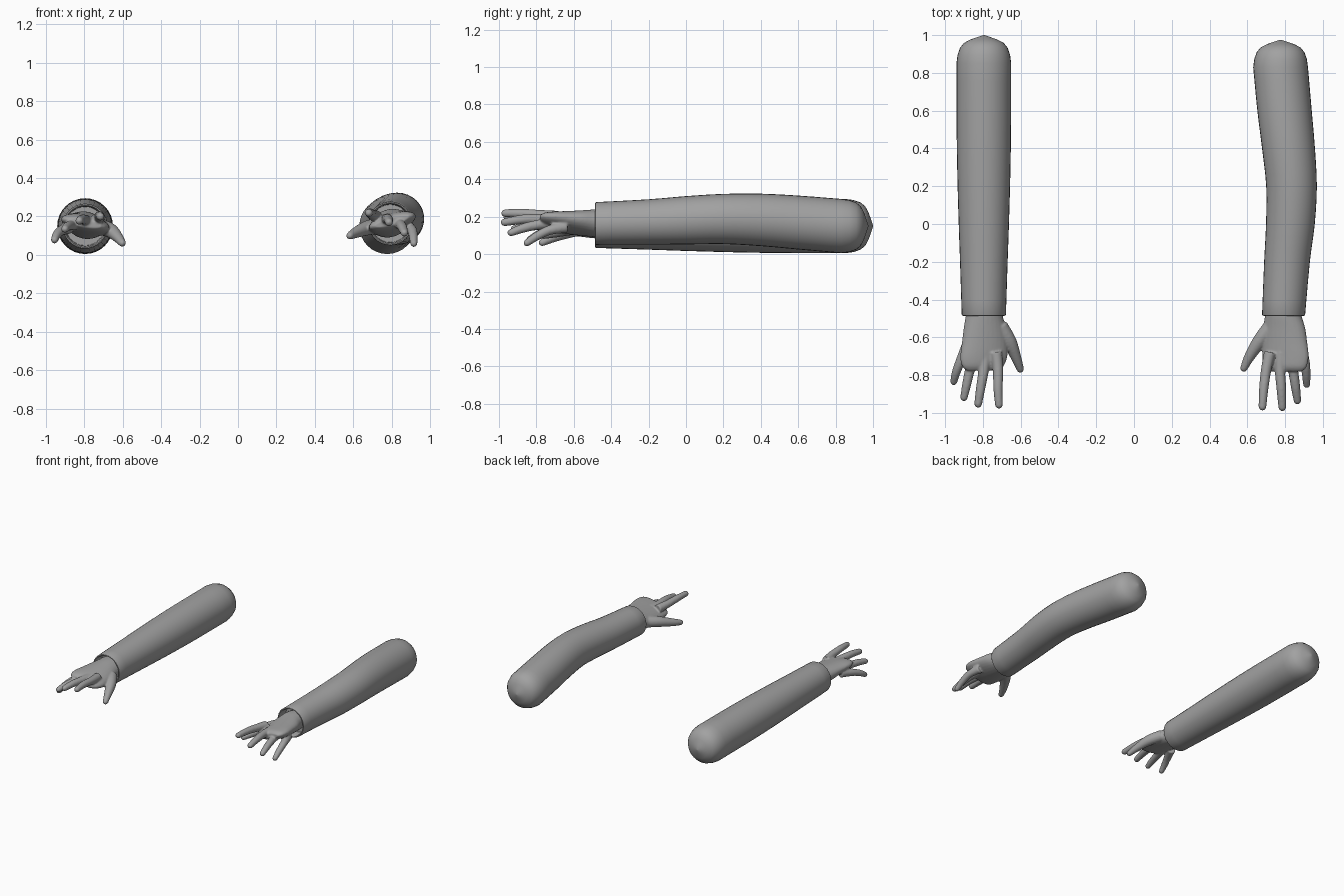
import bpy, bmesh, math
from mathutils import Vector

if "Cube" in bpy.data.objects:
    bpy.data.objects.remove(bpy.data.objects["Cube"])

grey = bpy.data.materials.new("warm_grey")
grey.diffuse_color = (0.36, 0.36, 0.36, 1)
grey.use_nodes = True
grey.node_tree.nodes["Principled BSDF"].inputs["Base Color"].default_value = grey.diffuse_color


def loft(bm, rows, sides, follow=False):
    """Skin closed elliptical rings; row = (x, y, z, rx, rz, tilt)."""
    rings = []
    pts = [Vector(r[:3]) for r in rows]
    for i, (x, y, z, rx, rz, tilt) in enumerate(rows):
        t = Vector((0, -1, 0))
        if follow:
            t = (pts[min(i + 1, len(pts) - 1)] - pts[max(i - 1, 0)]).normalized()
        side = t.cross(Vector((0, 0, 1))).normalized()
        up = side.cross(t)
        ring = []
        for k in range(sides):
            a = math.tau * k / sides
            u, v = rx * math.cos(a), rz * math.sin(a)
            c, s = math.cos(tilt), math.sin(tilt)
            ring.append(bm.verts.new(pts[i] + side * (u * c - v * s) + up * (u * s + v * c)))
        rings.append(ring)
    faces = []
    for a, b in zip(rings, rings[1:]):
        for k in range(sides):
            n = (k + 1) % sides
            faces.append(bm.faces.new((a[k], a[n], b[n], b[k])))
    faces.append(bm.faces.new(rings[0]))
    faces.append(bm.faces.new(rings[-1]))
    bmesh.ops.recalc_face_normals(bm, faces=faces)


def smooth_rows(rows, steps=4):
    """Catmull-Rom resampling of loft rows."""
    out = []
    for i in range(len(rows) - 1):
        p0, p1 = rows[max(i - 1, 0)], rows[i]
        p2, p3 = rows[i + 1], rows[min(i + 2, len(rows) - 1)]
        for s in range(steps):
            t = s / steps
            out.append(tuple(0.5 * (2 * b + (c - a) * t + (2 * a - 5 * b + 4 * c - d) * t * t
                                    + (3 * b - a - 3 * c + d) * t ** 3)
                             for a, b, c, d in zip(p0, p1, p2, p3)))
    return out + [tuple(rows[-1])]


def digit(bm, path):
    """Finger tube through (x, y, z, r) points with a rounded tip."""
    rows = smooth_rows([(x, y, z, r, r, 0) for x, y, z, r in path])
    d = (Vector(rows[-1][:3]) - Vector(rows[-3][:3])).normalized()
    tip, r = Vector(rows[-1][:3]), rows[-1][3]
    for a in (30, 55, 75, 87):
        a = math.radians(a)
        q = r * math.cos(a)
        rows.append((*(tip + d * r * math.sin(a)), q, q, 0))
    loft(bm, rows, 14, follow=True)


def finish(bm, name):
    me = bpy.data.meshes.new(name)
    bm.to_mesh(me)
    bm.free()
    me.materials.append(grey)
    ob = bpy.data.objects.new(name, me)
    bpy.context.collection.objects.link(ob)
    bpy.ops.object.select_all(action='DESELECT')
    ob.select_set(True)
    bpy.context.view_layer.objects.active = ob
    bpy.ops.object.shade_smooth_by_angle(angle=math.radians(45))
    return ob


def sleeve(name, body, tip_y):
    """Body rows are (y, x, z, r), from cuff to shoulder."""
    y, x, z, r = body[0]
    rows = [(x, y + 0.07, z, r * .86, r * .86, 0), (x, y + 0.003, z, r * .88, r * .88, 0),
            (x, y - 0.006, z, r * .93, r * .93, 0), (x, y - 0.005, z, r * .98, r * .98, 0)]
    rows += smooth_rows([(bx, by, bz, br, br, 0) for by, bx, bz, br in body], 3)
    # rounded shoulder cap closing to a shallow point
    y, x, z, r = body[-1]
    for f, q in ((.3, .96), (.55, .87), (.72, .73), (.84, .5), (.93, .24), (1, .02)):
        rows.append((x, y + (tip_y - y) * f, z, r * q, r * q, 0))
    bm = bmesh.new()
    loft(bm, rows, 32)
    finish(bm, name)


def hand(name, palm, tilt, digits):
    """Palm rows are (y, x, z, rx, rz); the digits are fused into it."""
    bm = bmesh.new()
    loft(bm, smooth_rows([(x, y, z, rx, rz, tilt) for y, x, z, rx, rz in palm]), 28)
    for path in digits:
        digit(bm, path)
    ob = finish(bm, name)
    fuse = ob.modifiers.new("fuse", 'REMESH')
    fuse.mode = 'VOXEL'
    fuse.voxel_size = 0.006
    fuse.use_smooth_shade = True
    soft = ob.modifiers.new("soften", 'SMOOTH')
    soft.factor = 0.5
    soft.iterations = 5


# Sleeves: one bent at the elbow, one nearly straight
sleeve("bent_sleeve", [
    (-.48, .792, .164, .114), (-.2, .81, .172, .121), (0, .828, .181, .129),
    (.2, .834, .188, .134), (.4, .818, .183, .140), (.6, .797, .169, .144),
    (.83, .776, .150, .145)], .975)
sleeve("straight_sleeve", [
    (-.48, -.795, .150, .117), (-.2, -.795, .150, .126), (0, -.795, .150, .133),
    (.25, -.795, .150, .140), (.5, -.795, .150, .144), (.85, -.795, .150, .145)], 1.0)

# Hands: palm, then index, middle, ring, little finger and thumb
hand("bent_arm_hand", [
    (-.42, .79, .165, .094, .070), (-.48, .79, .165, .098, .072),
    (-.55, .795, .166, .114, .064), (-.62, .798, .168, .122, .056),
    (-.70, .802, .172, .127, .046), (-.755, .80, .175, .118, .036),
    (-.78, .80, .175, .095, .02)], -.27, [
    [(.72, -.68, .20, .032), (.70, -.77, .208, .028), (.687, -.87, .217, .025), (.68, -.967, .219, .021)],
    [(.78, -.68, .185, .032), (.773, -.77, .187, .028), (.78, -.87, .186, .026), (.785, -.97, .170, .021)],
    [(.83, -.68, .165, .032), (.842, -.77, .160, .027), (.855, -.86, .142, .025), (.865, -.935, .115, .020)],
    [(.88, -.64, .145, .032), (.905, -.73, .128, .026), (.912, -.80, .094, .023), (.914, -.85, .060, .019)],
    [(.72, -.55, .150, .042), (.665, -.62, .138, .038), (.61, -.705, .115, .028), (.582, -.763, .100, .020)]])
hand("straight_arm_hand", [
    (-.42, -.793, .155, .094, .070), (-.48, -.793, .155, .098, .070),
    (-.55, -.79, .157, .113, .063), (-.62, -.79, .160, .122, .055),
    (-.70, -.795, .164, .127, .045), (-.75, -.80, .166, .114, .035),
    (-.775, -.80, .166, .09, .02)], .2, [
    [(-.73, -.68, .186, .032), (-.72, -.77, .195, .028), (-.72, -.87, .203, .025), (-.715, -.957, .200, .021)],
    [(-.785, -.68, .175, .032), (-.795, -.77, .182, .028), (-.812, -.87, .185, .025), (-.825, -.952, .178, .021)],
    [(-.84, -.67, .160, .032), (-.866, -.76, .155, .027), (-.886, -.85, .148, .024), (-.90, -.918, .135, .020)],
    [(-.88, -.64, .142, .032), (-.92, -.73, .126, .026), (-.943, -.79, .104, .023), (-.954, -.835, .078, .019)],
    [(-.71, -.54, .145, .042), (-.66, -.62, .125, .038), (-.625, -.705, .092, .028), (-.602, -.768, .062, .020)]])
